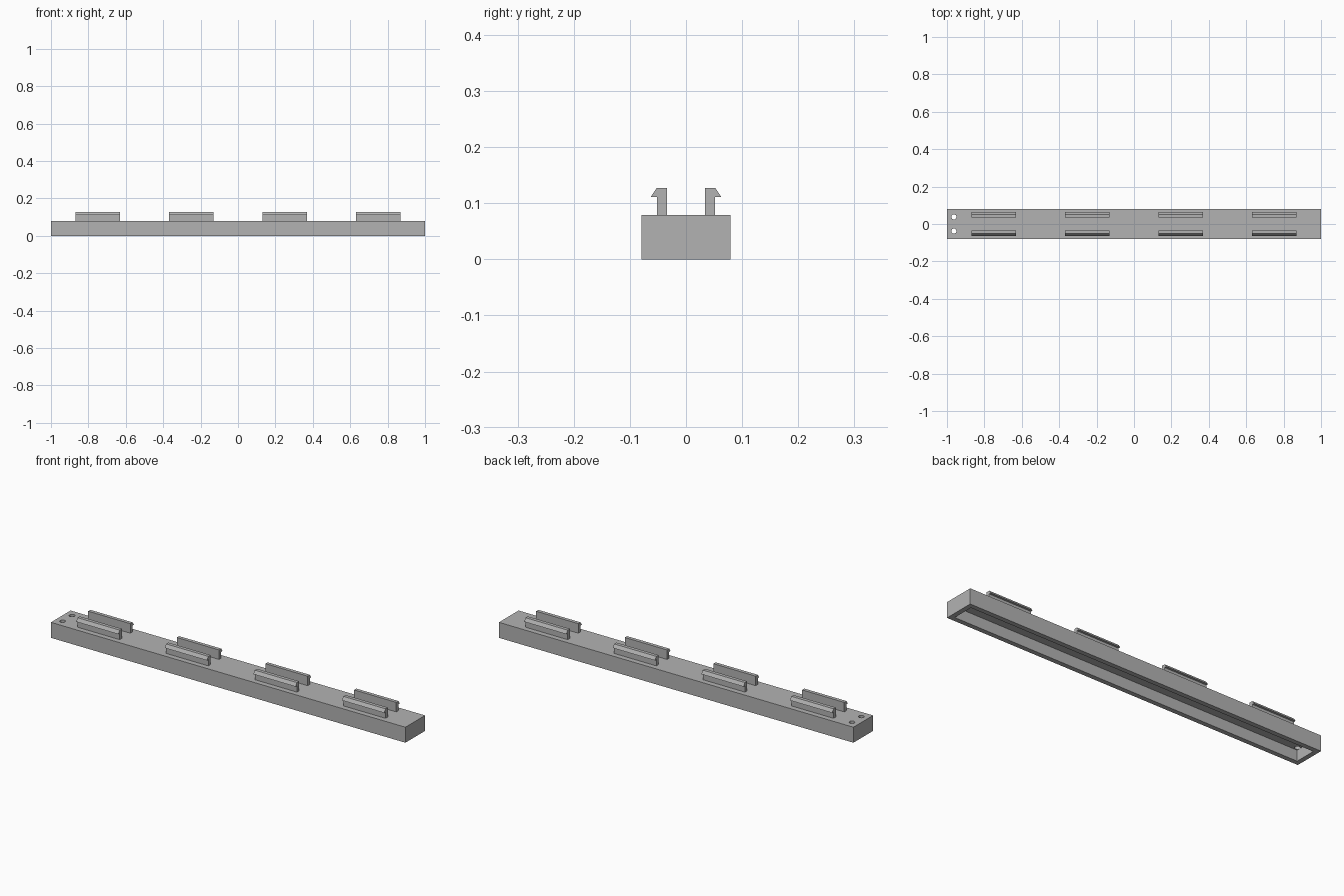
import bpy, bmesh

old = bpy.data.objects.get("Cube")
if old:
    bpy.data.objects.remove(old)

HALF_W, HEIGHT = 0.079, 0.079
WALL, DEPTH = 0.024, 0.055

grey = bpy.data.materials.new("plain_grey")
grey.use_nodes = True
colour = (0.45, 0.45, 0.45, 1)
grey.diffuse_color = colour
grey.node_tree.nodes["Principled BSDF"].inputs["Base Color"].default_value = colour


def make_object(name, bm):
    bmesh.ops.recalc_face_normals(bm, faces=bm.faces)
    mesh = bpy.data.meshes.new(name)
    bm.to_mesh(mesh)
    bm.free()
    mesh.materials.append(grey)
    obj = bpy.data.objects.new(name, mesh)
    bpy.context.collection.objects.link(obj)
    return obj


# Channel body: a long box hollowed out from below
bm = bmesh.new()
bmesh.ops.create_cube(bm, size=1)
for v in bm.verts:
    v.co.x *= 2
    v.co.y *= 2 * HALF_W
    v.co.z = (v.co.z + 0.5) * HEIGHT
floor = min(bm.faces, key=lambda f: f.calc_center_median().z)
bmesh.ops.inset_region(bm, faces=[floor], thickness=WALL, use_even_offset=True)
roof = bmesh.ops.extrude_face_region(bm, geom=[floor])["geom"]
for v in roof:
    if isinstance(v, bmesh.types.BMVert):
        v.co.z = DEPTH
if floor.is_valid:
    bmesh.ops.delete(bm, geom=[floor], context="FACES")
body = make_object("channel_body", bm)

# Two round holes through the top at one end
for side, y in (("front", -0.038), ("back", 0.038)):
    bpy.ops.mesh.primitive_cylinder_add(vertices=32, radius=0.0135, depth=0.06,
                                        location=(-0.963, y, 0.07))
    cutter = bpy.context.object
    cutter.name = side + "_hole_cutter"
    cutter.hide_render = True
    cutter.hide_viewport = True
    cutter.data.materials.append(grey)
    cut = body.modifiers.new(side + "_hole", "BOOLEAN")
    cut.operation = "DIFFERENCE"
    cut.solver = "EXACT"
    cut.object = cutter

# Barbed clip strips in four facing pairs
PROFILE = [(0.034, HEIGHT - 0.003), (0.052, HEIGHT - 0.003), (0.052, 0.111),
           (0.063, 0.111), (0.052, 0.1275), (0.034, 0.1275)]


def make_clip(name, x, side):
    bm = bmesh.new()
    face = bm.faces.new([bm.verts.new((x - 0.119, side * y, z)) for y, z in PROFILE])
    geom = bmesh.ops.extrude_face_region(bm, geom=[face])["geom"]
    verts = [g for g in geom if isinstance(g, bmesh.types.BMVert)]
    bmesh.ops.translate(bm, verts=verts, vec=(0.238, 0, 0))
    make_object(name, bm)


for i in range(4):
    x = -0.75 + 0.5 * i
    make_clip(f"front_clip_{i + 1}", x, -1)
    make_clip(f"back_clip_{i + 1}", x, 1)
